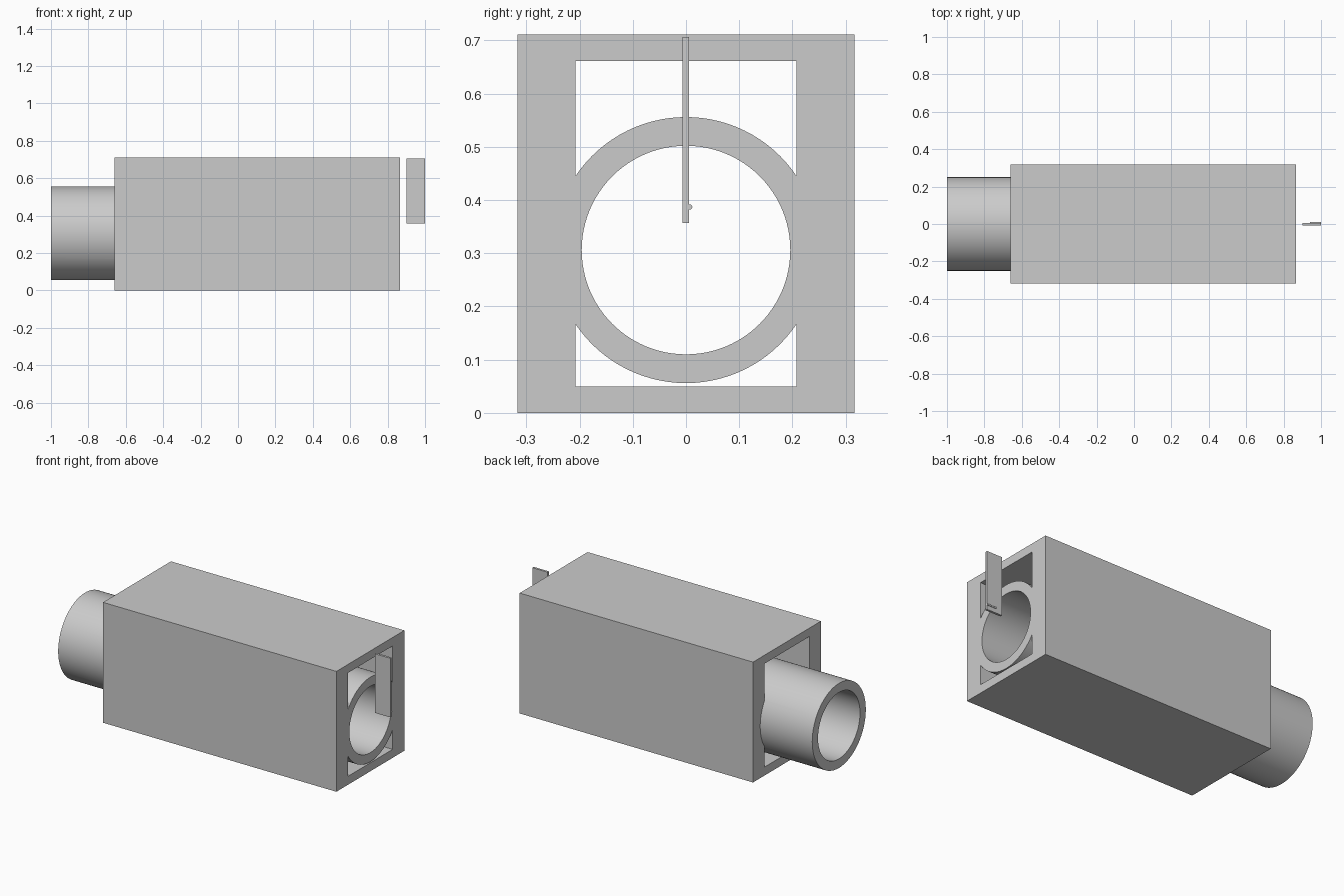
import bpy
import math

cube = bpy.data.objects.get("Cube")
if cube:
    bpy.data.objects.remove(cube, do_unlink=True)

GREY = (0.6, 0.6, 0.6, 1.0)
grey = bpy.data.materials.new("plain grey")
grey.use_nodes = True
grey.diffuse_color = GREY
grey.node_tree.nodes["Principled BSDF"].inputs["Base Color"].default_value = GREY


def finish(obj, name):
    obj.name = name
    obj.data.materials.append(grey)
    bpy.ops.object.transform_apply(location=False, rotation=True, scale=True)
    return obj


def box(name, low, high):
    centre = [(a + b) / 2 for a, b in zip(low, high)]
    bpy.ops.mesh.primitive_cube_add(size=1, location=centre)
    obj = bpy.context.object
    obj.scale = [b - a for a, b in zip(low, high)]
    return finish(obj, name)


def rod(name, x0, x1, y, z, radius, sides):
    bpy.ops.mesh.primitive_cylinder_add(
        vertices=sides, radius=radius, depth=x1 - x0,
        location=((x0 + x1) / 2, y, z), rotation=(0, math.pi / 2, 0))
    return finish(bpy.context.object, name)


def combine(target, other, operation):
    mod = target.modifiers.new(other.name, "BOOLEAN")
    mod.operation = operation
    mod.solver = "EXACT"
    mod.object = other
    bpy.context.view_layer.objects.active = target
    bpy.ops.object.modifier_apply(modifier=mod.name)
    bpy.data.objects.remove(other, do_unlink=True)


def smooth(obj):
    bpy.ops.object.select_all(action="DESELECT")
    obj.select_set(True)
    bpy.context.view_layer.objects.active = obj
    bpy.ops.object.shade_smooth_by_angle(angle=math.radians(30))


# Rectangular sleeve, open at both ends
LEFT, RIGHT, AXIS = -0.66, 0.865, 0.306
housing = box("housing_with_barrel", (LEFT, -0.317, 0), (RIGHT, 0.317, 0.711))
combine(housing, box("slot", (-2, -0.208, 0.05), (2, 0.208, 0.661)), "DIFFERENCE")

# Hollow barrel, flush with the sleeve at one end
combine(housing, rod("barrel", -1, RIGHT, 0, AXIS, 0.25, 96), "UNION")
combine(housing, rod("bore", -2, 2, 0, AXIS, 0.196, 96), "DIFFERENCE")
smooth(housing)

# Thin loose blade with a small ridge near its lower end
box("blade", (0.9, -0.007, 0.357), (1, 0.006, 0.706))
smooth(rod("blade_ridge", 0.94, 1, 0.007, 0.387, 0.005, 16))
